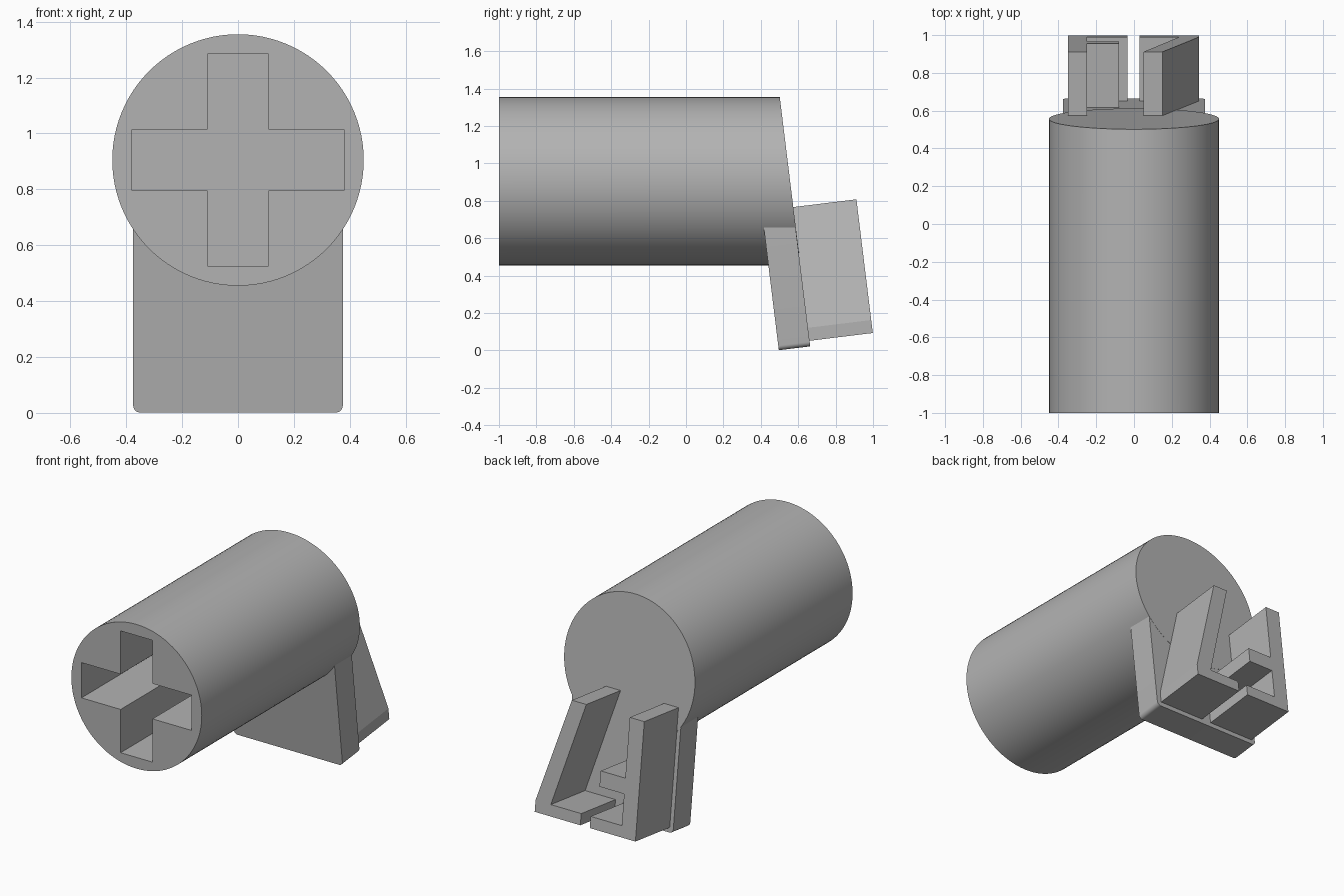
import bpy
import bmesh
from math import sin, cos, tan, pi, radians
from mathutils import Matrix

if "Cube" in bpy.data.objects:
    bpy.data.objects.remove(bpy.data.objects["Cube"])

TILT = radians(7)
BASE_Y, BASE_Z = 0.665, 0.022      # foot of the tilted rear plane
AXIS_Z, RADIUS = 0.905, 0.45

grey = bpy.data.materials.new("mid_grey")
grey.use_nodes = True
grey.diffuse_color = (0.45, 0.45, 0.45, 1)
grey.node_tree.nodes["Principled BSDF"].inputs["Base Color"].default_value = grey.diffuse_color


def prism(name, outline, start, end, place):
    """Extrude an (x, height) outline along depth, then place it."""
    bm = bmesh.new()
    rings = [[bm.verts.new((x, d, h)) for x, h in outline] for d in (start, end)]
    for ring in rings:
        bm.faces.new(ring)
    count = len(outline)
    for i in range(count):
        j = (i + 1) % count
        bm.faces.new((rings[0][i], rings[0][j], rings[1][j], rings[1][i]))
    bm.transform(place)
    bmesh.ops.recalc_face_normals(bm, faces=bm.faces)
    mesh = bpy.data.meshes.new(name)
    bm.to_mesh(mesh)
    bm.free()
    mesh.materials.append(grey)
    obj = bpy.data.objects.new(name, mesh)
    bpy.context.collection.objects.link(obj)
    return obj


def activate(obj):
    bpy.ops.object.select_all(action="DESELECT")
    obj.select_set(True)
    bpy.context.view_layer.objects.active = obj


def arc(cx, cz, r, a0, a1, steps):
    return [(cx + r * cos(a0 + (a1 - a0) * i / steps),
             cz + r * sin(a0 + (a1 - a0) * i / steps)) for i in range(steps + 1)]


# Barrel with a slanted rear end
on_axis = Matrix.Translation((0, 0, AXIS_Z))
barrel = prism("barrel", arc(0, 0, RADIUS, 0, 2 * pi, 96)[:-1], -1, 0.5, on_axis)
for v in barrel.data.vertices:
    if v.co.y > 0:
        v.co.y = BASE_Y - (v.co.z - BASE_Z) * tan(TILT)

# Cross-shaped socket cut into the front
w, a = 0.11, 0.38
quarter = [(a, -w), (a, w), (w, w)]
cross = []
for c, s in ((1, 0), (0, 1), (-1, 0), (0, -1)):
    cross += [(x * c - z * s, x * s + z * c) for x, z in quarter]
cutter = prism("socket_cutter", cross, -1.1, 0.0, on_axis)
cutter.hide_render = True
activate(barrel)
cut = barrel.modifiers.new("socket", "BOOLEAN")
cut.operation = "DIFFERENCE"
cut.solver = "EXACT"
cut.object = cutter
bpy.ops.object.modifier_apply(modifier=cut.name)
bpy.data.objects.remove(cutter)

# Tilted mounting plate with rounded lower corners
tilted = Matrix.Translation((0, BASE_Y, BASE_Z)) @ Matrix.Rotation(TILT, 4, "X")
half, r, top = 0.375, 0.025, 0.72
outline = [(half, top), (-half, top)]
outline += arc(-half + r, r, r, pi, 1.5 * pi, 6)
outline += arc(half - r, r, r, 1.5 * pi, 2 * pi, 6)
plate = prism("mounting_plate", outline, -0.17, -0.001, tilted)

# Upright bracket with a foot and a middle prong
bottom, foot, high = 0.03, 0.1, 0.75
prism("upright_bracket",
      [(-0.35, bottom), (-0.035, bottom), (-0.035, foot), (-0.25, foot),
       (-0.25, 0.29), (-0.08, 0.29), (-0.08, 0.385), (-0.25, 0.385),
       (-0.25, high), (-0.35, high)], -0.01, 0.34, tilted)

# Slanted bracket with a foot
prism("slanted_bracket",
      [(0.03, bottom), (0.345, bottom), (0.345, foot), (0.15, high),
       (0.05, high), (0.24, foot), (0.03, foot)], -0.01, 0.34, tilted)

for obj in (barrel, plate):
    activate(obj)
    bpy.ops.object.shade_smooth_by_angle(angle=radians(30))
